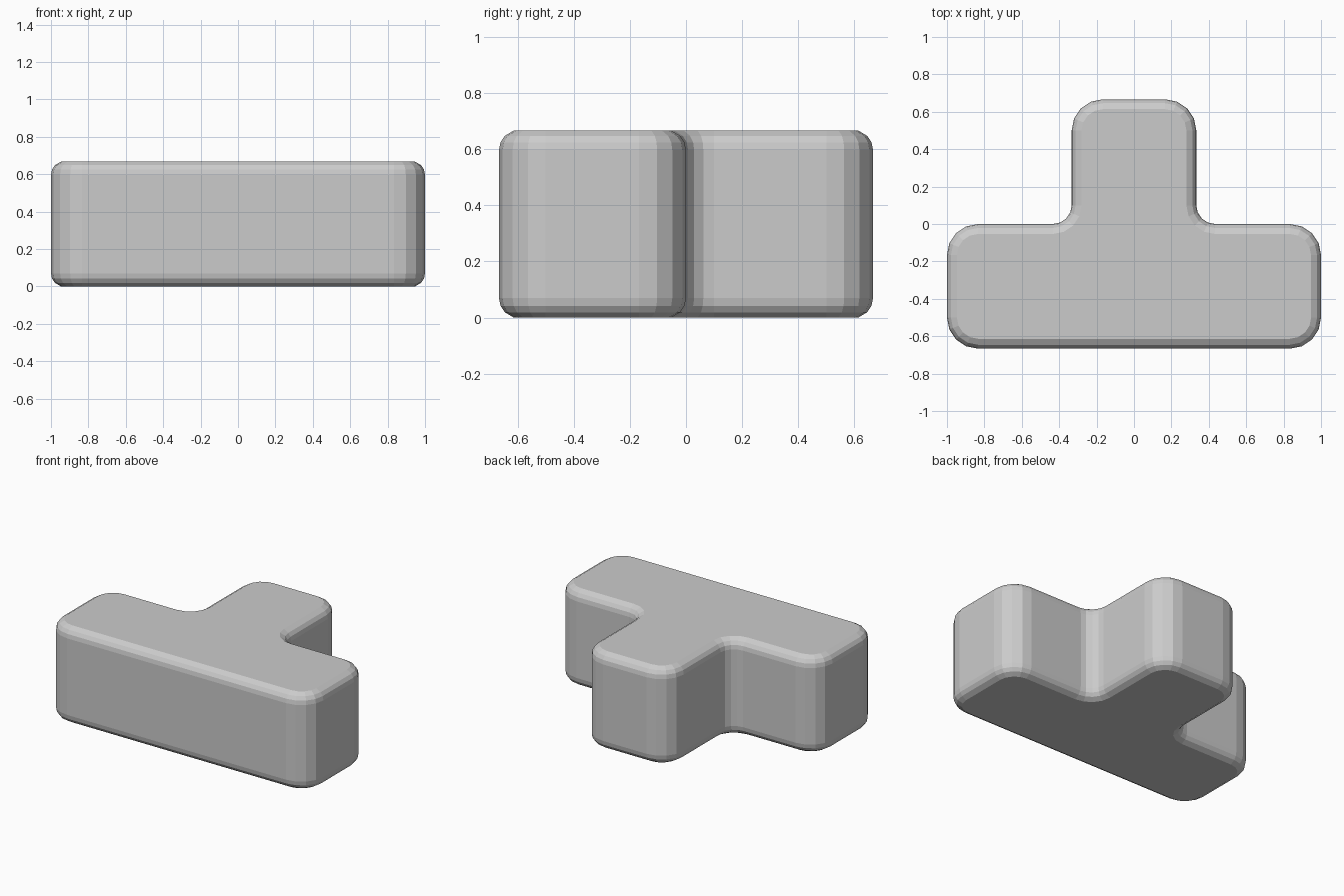
import bpy, bmesh
from math import cos, sin, radians

if "Cube" in bpy.data.objects:
    bpy.data.objects.remove(bpy.data.objects["Cube"])

U = 2 / 3              # side of one square cell
R_OUT, R_IN = U / 4, 0.10
STEPS = 4              # facets per rounded corner

# Right half of the T outline: arc centre, start angle, sweep, radius
h = U / 2
CORNERS = [
    (1 - R_OUT, -U + R_OUT, -90, 90, R_OUT),
    (1 - R_OUT, -R_OUT, 0, 90, R_OUT),
    (h + R_IN, R_IN, 270, -90, R_IN),      # inside corner
    (h - R_OUT, U - R_OUT, 0, 90, R_OUT),
]


def outline(inset):
    """T outline with rounded corners, pulled in by inset."""
    right = []
    for cx, cy, start, sweep, r in CORNERS:
        rad = r - inset if sweep > 0 else r + inset
        for i in range(STEPS + 1):
            a = radians(start + sweep * i / STEPS)
            right.append((cx + rad * cos(a), cy + rad * sin(a)))
    return right + [(-x, y) for x, y in reversed(right)]


# Rounded rim profile (inset, height), mirrored for the top
rim = [(0.053, 0), (0.021, 0.019), (0.0055, 0.042), (0, 0.07)]
profile = rim + [(d, U - z) for d, z in reversed(rim)]

bm = bmesh.new()
rings = [[bm.verts.new((x, y, z)) for x, y in outline(d)] for d, z in profile]
n = len(rings[0])
for low, high in zip(rings, rings[1:]):
    for i in range(n):
        j = (i + 1) % n
        bm.faces.new((low[i], low[j], high[j], high[i]))
bm.faces.new(rings[-1])
bm.faces.new(rings[0][::-1])
bmesh.ops.recalc_face_normals(bm, faces=bm.faces)

# T-shaped block
mesh = bpy.data.meshes.new("t_shaped_block")
bm.to_mesh(mesh)
bm.free()
block = bpy.data.objects.new("t_shaped_block", mesh)
bpy.context.collection.objects.link(block)
